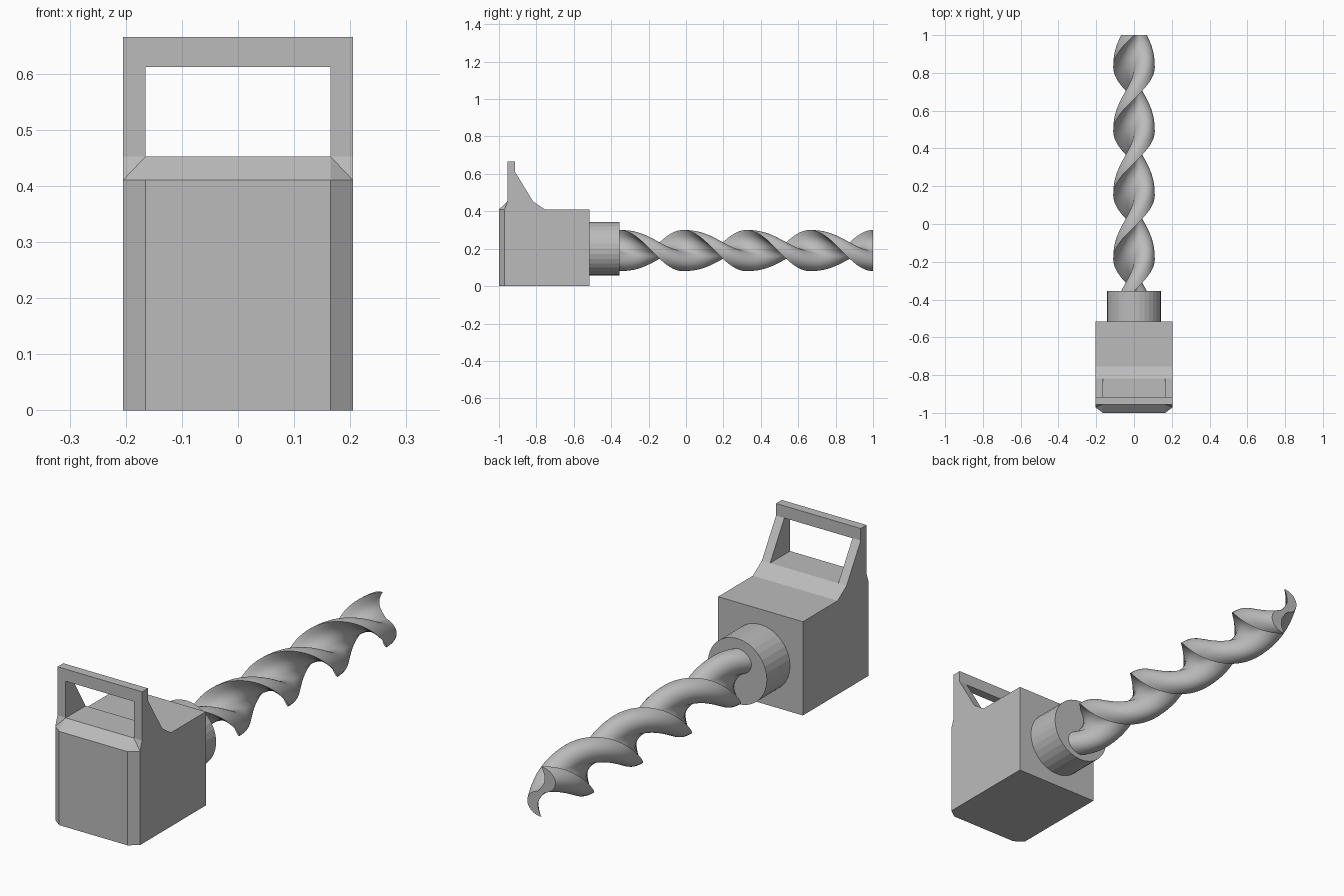
import bpy
import bmesh
from math import sin, cos, pi, radians

cube = bpy.data.objects.get("Cube")
if cube:
    bpy.data.objects.remove(cube, do_unlink=True)

grey = bpy.data.materials.new("plain_grey")
grey.use_nodes = True
colour = (0.5, 0.5, 0.5, 1)
grey.diffuse_color = colour
grey.node_tree.nodes["Principled BSDF"].inputs["Base Color"].default_value = colour


def finish(bm, name):
    bmesh.ops.recalc_face_normals(bm, faces=bm.faces[:])
    mesh = bpy.data.meshes.new(name)
    bm.to_mesh(mesh)
    bm.free()
    obj = bpy.data.objects.new(name, mesh)
    mesh.materials.append(grey)
    bpy.context.collection.objects.link(obj)
    return obj


# Housing with handle: a side profile repeated over four columns in x
profile = [(-1, 0), (-1, 0.41), (-0.955, 0.452), (-0.955, 0.612), (-0.955, 0.665),
           (-0.915, 0.665), (-0.915, 0.612), (-0.817, 0.452), (-0.755, 0.41),
           (-0.515, 0.41), (-0.515, 0)]
WIDE, INNER = 0.205, 0.165
n = len(profile)
bm = bmesh.new()
cols = []
for x in (-WIDE, -INNER, INNER, WIDE):
    # outer columns step back at the front to chamfer the corners
    cols.append([bm.verts.new((x, -0.97 if abs(x) == WIDE and y == -1 else y, z))
                 for y, z in profile])
loop = [(i, (i + 1) % n) for i in range(n)]
opening = [e for e in loop if e not in ((2, 3), (6, 7))] + [(2, 7), (3, 6)]
for c, edges in enumerate((loop, opening, loop)):
    a, b = cols[c], cols[c + 1]
    for i, j in edges:
        quad = [a[i], a[j], b[j], b[i]]
        if c != 1 and (i, j) == (1, 2):
            # corner facets of the sloped front lip
            out, inn = (a, b) if c == 0 else (b, a)
            bm.faces.new((out[1], out[2], inn[2]))
            bm.faces.new((out[1], inn[2], inn[1]))
        else:
            bm.faces.new(quad)
for c in (0, 3):
    bm.faces.new(cols[c])
for c in (1, 2):
    bm.faces.new([cols[c][i] for i in (2, 3, 6, 7)])
finish(bm, "housing_with_handle")

# Collar
bpy.ops.mesh.primitive_cylinder_add(vertices=32, radius=0.143, depth=0.16,
                                    location=(0, -0.435, 0.2), rotation=(pi / 2, 0, 0))
collar = bpy.context.object
collar.name = "collar"
collar.data.materials.append(grey)

# Twisted bit: S-shaped section of two hollowed lobes, swept through two turns
OUTER, HOLLOW = 14, 8
half = []
for k in range(OUTER + 1):
    t = radians(90 - 165 * k / OUTER)
    half.append((-0.068 * cos(t), 0.055 + 0.055 * sin(t)))
cx, cz = half[-1]
for k in range(1, HOLLOW):
    s = k / HOLLOW
    half.append((cx * (1 - s) + 0.025 * sin(pi * s), cz * (1 - s) - 0.11 * s))
section = half + [(-x, -z) for x, z in half]

STEPS, START, END = 112, -0.355, 1.0
bm = bmesh.new()
rings = []
for k in range(STEPS + 1):
    f = k / STEPS
    a = 4 * pi * f
    rings.append([bm.verts.new((x * cos(a) + z * sin(a), START + (END - START) * f,
                                0.19 - x * sin(a) + z * cos(a))) for x, z in section])
m = len(section)
for r, s in zip(rings, rings[1:]):
    for i in range(m):
        j = (i + 1) % m
        bm.faces.new((r[i], r[j], s[j], s[i]))
bm.faces.new(rings[0])
bm.faces.new(rings[-1])
bit = finish(bm, "twisted_bit")

bpy.ops.object.select_all(action='DESELECT')
bit.select_set(True)
bpy.context.view_layer.objects.active = bit
bpy.ops.object.shade_smooth_by_angle(angle=radians(35))
